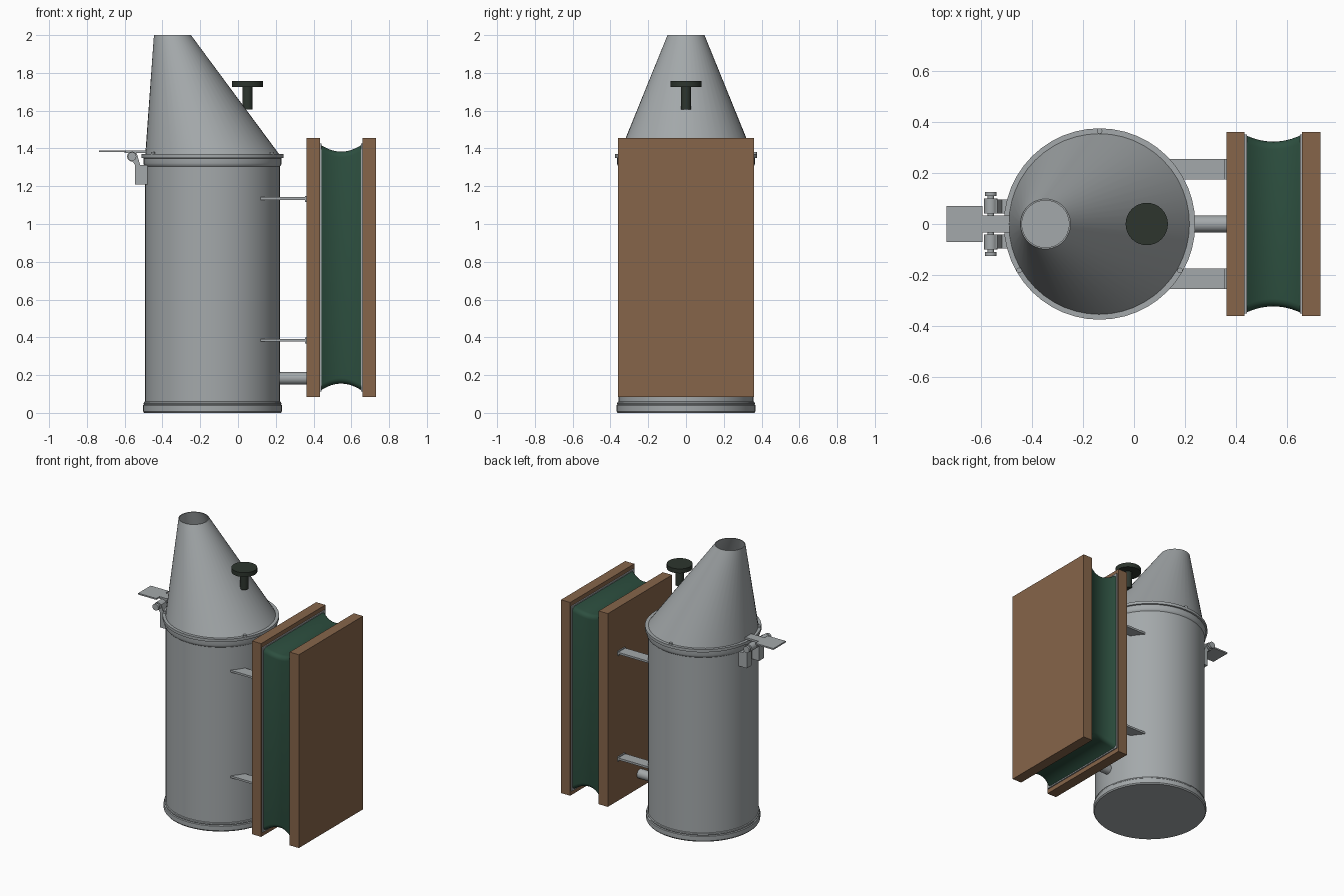
import bpy, bmesh, math
from mathutils import Matrix, Vector

if "Cube" in bpy.data.objects:
    bpy.data.objects.remove(bpy.data.objects["Cube"])

CX = -0.135      # axis of the fire pot
SEG = 48


def material(name, col):
    m = bpy.data.materials.new(name)
    m.diffuse_color = (*col, 1)
    m.use_nodes = True
    m.node_tree.nodes["Principled BSDF"].inputs["Base Color"].default_value = m.diffuse_color
    return m


STEEL = material("steel grey", (0.37, 0.395, 0.405))
WOOD = material("brown wood", (0.24, 0.13, 0.068))
LEATHER = material("dark green leather", (0.026, 0.078, 0.050))
KNOB = material("blackish green", (0.026, 0.036, 0.027))


def finish(name, bm, mat, smooth=True):
    bmesh.ops.recalc_face_normals(bm, faces=bm.faces)
    me = bpy.data.meshes.new(name)
    bm.to_mesh(me)
    bm.free()
    me.materials.append(mat)
    ob = bpy.data.objects.new(name, me)
    bpy.context.collection.objects.link(ob)
    if smooth:
        bpy.ops.object.select_all(action='DESELECT')
        bpy.context.view_layer.objects.active = ob
        ob.select_set(True)
        bpy.ops.object.shade_smooth_by_angle(angle=math.radians(35))
    return ob


def loft(name, rings, mat, caps=False, closed=False):
    """Skin a list of equal-length point rings."""
    bm = bmesh.new()
    rs = [[bm.verts.new(p) for p in r] for r in rings]
    n = len(rs[0])
    pairs = list(zip(rs, rs[1:])) + ([(rs[-1], rs[0])] if closed else [])
    for a, b in pairs:
        for i in range(n):
            j = (i + 1) % n
            bm.faces.new((a[i], a[j], b[j], b[i]))
    if caps:
        bm.faces.new(rs[0])
        bm.faces.new(rs[-1])
    return finish(name, bm, mat)


def circle(r, z, x=CX, n=SEG):
    return [(x + r * math.cos(2 * math.pi * i / n), r * math.sin(2 * math.pi * i / n), z)
            for i in range(n)]


def box(name, x, y, z, mat):
    bm = bmesh.new()
    size = [b - a for a, b in (x, y, z)]
    mid = [(a + b) / 2 for a, b in (x, y, z)]
    bmesh.ops.create_cube(bm, size=1, matrix=Matrix.Translation(mid) @ Matrix.Diagonal((*size, 1)))
    return finish(name, bm, mat, False)


def rod(name, p, q, r, mat, n=24):
    """Cylinder from p to q."""
    p, q = Vector(p), Vector(q)
    d = q - p
    bm = bmesh.new()
    bmesh.ops.create_cone(bm, cap_ends=True, segments=n, radius1=r, radius2=r, depth=d.length,
                          matrix=Matrix.Translation((p + q) / 2) @ d.to_track_quat('Z', 'Y').to_matrix().to_4x4())
    return finish(name, bm, mat)


def extrude_y(name, pts, y0, y1, mat):
    """Prism from an x/z outline."""
    bm = bmesh.new()
    f = bm.faces.new([bm.verts.new((x, y0, z)) for x, z in pts])
    g = bmesh.ops.extrude_face_region(bm, geom=[f])
    bmesh.ops.translate(bm, vec=(0, y1 - y0, 0),
                        verts=[v for v in g['geom'] if isinstance(v, bmesh.types.BMVert)])
    return finish(name, bm, mat, False)


# Fire pot: hollow can with rolled bottom rim
pot = [(0.362, 0), (0.368, 0.008), (0.368, 0.040), (0.363, 0.045), (0.365, 0.050),
       (0.363, 0.057), (0.357, 0.060), (0.357, 1.35), (0.350, 1.35), (0.350, 0.012)]
loft("fire_pot", [circle(r, z) for r, z in pot], STEEL, caps=True)

# Lid collar and flange
collar = [(0.357, 1.305), (0.363, 1.312), (0.366, 1.322), (0.366, 1.348), (0.375, 1.350),
          (0.375, 1.370), (0.352, 1.370), (0.352, 1.305)]
loft("lid_collar", [circle(r, z) for r, z in collar], STEEL, closed=True)

# Skewed cone spout, open at the tip
TIP = -0.347
loft("cone_spout", [circle(0.356, 1.365), circle(0.098, 2.0, TIP),
                    circle(0.092, 2.0, TIP), circle(0.349, 1.365)], STEEL, closed=True)

# Lid rivets
for k, deg in enumerate((90, 210, 330)):
    a = math.radians(deg)
    x, y = CX + 0.364 * math.cos(a), 0.364 * math.sin(a)
    rod(f"lid_rivet_{k}", (x, y, 1.36), (x, y, 1.382), 0.011, STEEL, 12)

# Knob on the cone
rod("knob_stem", (0.05, 0, 1.607), (0.05, 0, 1.73), 0.027, KNOB)
rod("knob_disc", (0.05, 0, 1.726), (0.05, 0, 1.757), 0.083, KNOB, 32)

# Bellows boards with thin steel liners
for side, x0, x1, l0, l1 in (("inner", 0.362, 0.434, 0.434, 0.442),
                             ("outer", 0.658, 0.73, 0.650, 0.658)):
    box(f"{side}_board", (x0, x1), (-0.36, 0.36), (0.083, 1.455), WOOD)
    box(f"{side}_liner", (l0, l1), (-0.350, 0.350), (0.113, 1.425), STEEL)


# Bellows skin: rounded rectangles pinched in the middle
def rounded(x, hy, hz, r=0.03, n=4):
    pts = []
    for q, (sy, sz) in enumerate(((1, 1), (-1, 1), (-1, -1), (1, -1))):
        for i in range(n + 1):
            a = math.pi / 2 * (q + i / n)
            pts.append((x, sy * (hy - r) + r * math.cos(a), 0.769 + sz * (hz - r) + r * math.sin(a)))
    return pts


skin = []
for i in range(13):
    t = -1 + i / 6
    pinch = 0.036 * (1 - t * t)
    skin.append(rounded(0.546 + 0.108 * t, 0.348 - 0.7 * pinch, 0.650 - pinch))
loft("bellows_skin", skin, LEATHER, caps=True)

# Air pipe and flat brackets to the bellows
rod("air_pipe", (0.20, 0, 0.183), (0.365, 0, 0.183), 0.033, STEEL)
for s in (-1, 1):
    y = tuple(sorted((s * 0.174, s * 0.254)))
    for lvl, z in (("lower", 0.385), ("upper", 1.135)):
        tag = f"{lvl}_{'front' if s < 0 else 'back'}"
        box(f"bracket_{tag}", (0.12, 0.362), y, (z - 0.007, z + 0.007), STEEL)
        box(f"bracket_flange_{tag}", (0.354, 0.363), y, (z - 0.018, z + 0.013), STEEL)

# Hinge: pin, knuckles, pot brackets and thumb plate
PX, PZ = -0.561, 1.357
rod("hinge_pin", (PX, -0.125, PZ), (PX, 0.125, PZ), 0.013, STEEL, 16)
rod("hinge_knuckle_middle", (PX, -0.034, PZ), (PX, 0.034, PZ), 0.026, STEEL)
arm = [(-0.561, 1.383), (-0.535, 1.372), (-0.518, 1.312), (-0.480, 1.312),
       (-0.480, 1.208), (-0.545, 1.208), (-0.545, 1.312), (-0.561, 1.335)]
for s, tag in ((-1, "front"), (1, "back")):
    rod(f"hinge_knuckle_{tag}", (PX, s * 0.042, PZ), (PX, s * 0.1, PZ), 0.026, STEEL)
    rod(f"hinge_pin_head_{tag}", (PX, s * 0.109, PZ), (PX, s * 0.125, PZ), 0.023, STEEL, 16)
    extrude_y(f"hinge_arm_{tag}", arm, s * 0.042, s * 0.096, STEEL)
box("thumb_plate", (-0.735, -0.593), (-0.07, 0.07), (1.380, 1.390), STEEL)
box("thumb_plate_tongue", (-0.60, -0.48), (-0.034, 0.034), (1.376, 1.390), STEEL)
